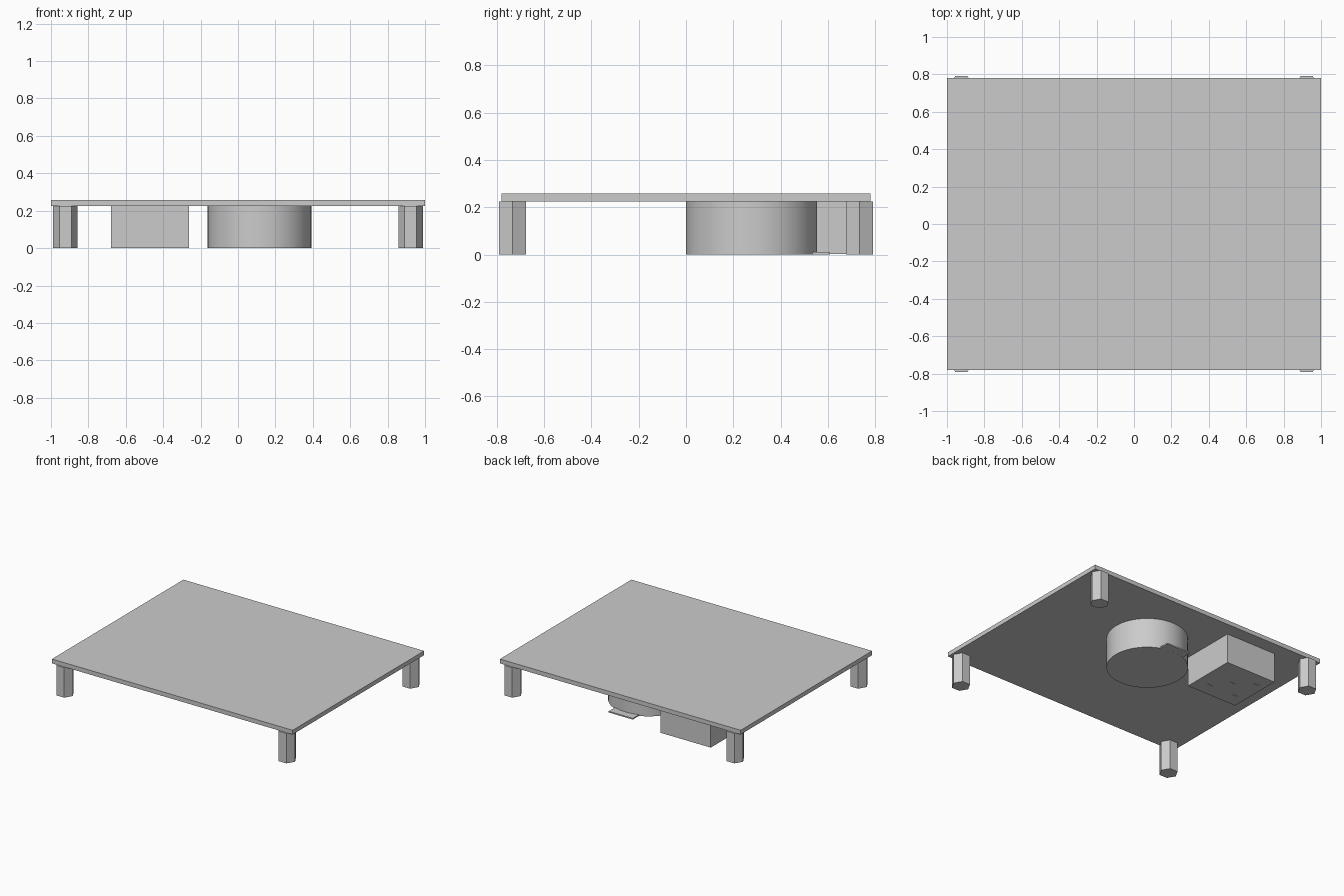
import bpy
import math

cube = bpy.data.objects.get("Cube")
if cube:
    bpy.data.objects.remove(cube, do_unlink=True)

grey = bpy.data.materials.new("light_grey")
grey.use_nodes = True
grey.diffuse_color = (0.6, 0.6, 0.6, 1)
grey.node_tree.nodes["Principled BSDF"].inputs["Base Color"].default_value = (0.6, 0.6, 0.6, 1)

UNDERSIDE = 0.225
TOP = 0.257


def finish(name):
    obj = bpy.context.object
    obj.name = name
    obj.data.materials.append(grey)
    return obj


def box(name, low, high):
    centre = [(a + b) / 2 for a, b in zip(low, high)]
    bpy.ops.mesh.primitive_cube_add(size=1, location=centre)
    obj = finish(name)
    obj.scale = [b - a for a, b in zip(low, high)]
    bpy.ops.object.transform_apply(location=False, rotation=False, scale=True)
    return obj


def prism(name, sides, radius, x, y, low, high, turn=0):
    bpy.ops.mesh.primitive_cylinder_add(
        vertices=sides, radius=radius, depth=high - low,
        location=(x, y, (low + high) / 2), rotation=(0, 0, turn))
    return finish(name)


# Flat board
box("board", (-1, -0.78, UNDERSIDE), (1, 0.78, TOP))

# Hexagonal standoffs, with a flat side facing front and back
for side, x in (("right", -0.923), ("left", 0.923)):
    for end, y in (("front", -0.734), ("back", 0.734)):
        prism(f"{end}_{side}_standoff", 6, 0.065, x, y, 0, UNDERSIDE, math.pi / 6)

# Round component under the board
prism("round_component", 96, 0.277, 0.115, 0.277, 0, UNDERSIDE)
bpy.ops.object.shade_smooth_by_angle(angle=math.radians(30))

# Thin contact tab at its base
box("contact_tab", (0.015, 0.53, 0.0005), (0.215, 0.61, 0.01))

# Square component with small pins underneath
box("square_component", (-0.68, 0.26, 0.002), (-0.262, 0.678, UNDERSIDE))
for i, (x, y) in enumerate(((-0.37, 0.36), (-0.47, 0.48), (-0.59, 0.36), (-0.61, 0.57))):
    box(f"pin_{i + 1}", (x - 0.02, y - 0.008, 0), (x + 0.02, y + 0.008, 0.01))
